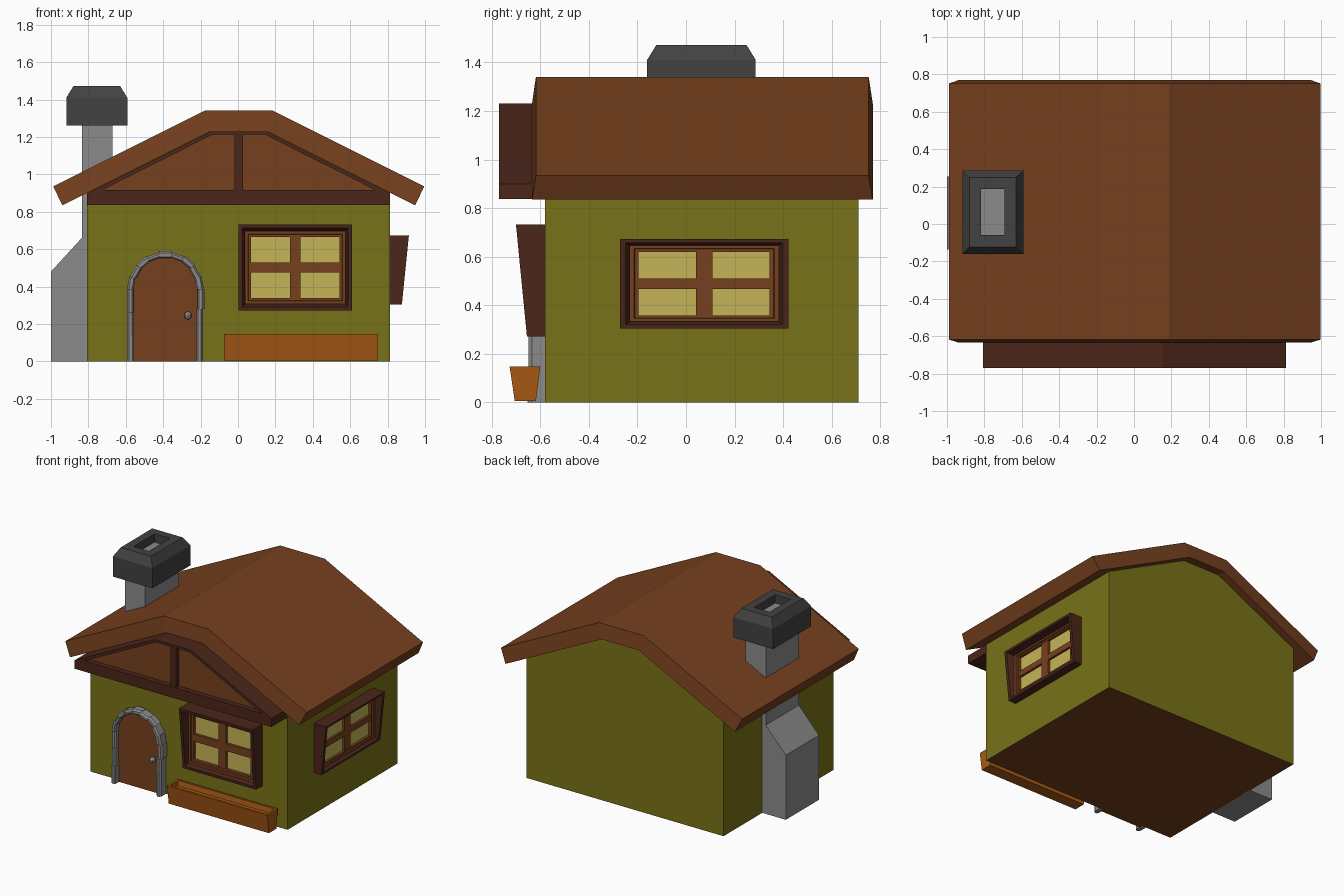
import bpy, bmesh, math, random
from mathutils import Matrix, Vector

if "Cube" in bpy.data.objects:
    bpy.data.objects.remove(bpy.data.objects["Cube"])

random.seed(4)


def mat(name, r, g, b):
    m = bpy.data.materials.new(name)
    m.diffuse_color = (r, g, b, 1)
    m.use_nodes = True
    m.node_tree.nodes["Principled BSDF"].inputs["Base Color"].default_value = m.diffuse_color
    return m


OLIVE = mat("olive", .19, .17, .009)
BROWN = mat("brown", .18, .051, .013)
DARK = mat("dark_wood", .07, .019, .010)
ORANGE = mat("orange", .38, .098, .007)
GLASS = mat("glass", .56, .46, .098)
STONE = mat("stone", .26, .26, .26)
SOOT = mat("soot", .054, .054, .054)


def finish(name, bm, material, matrix=None):
    bmesh.ops.recalc_face_normals(bm, faces=bm.faces)
    me = bpy.data.meshes.new(name)
    bm.to_mesh(me)
    bm.free()
    me.materials.append(material)
    ob = bpy.data.objects.new(name, me)
    bpy.context.collection.objects.link(ob)
    if matrix:
        ob.matrix_world = matrix
    return ob


def loft(name, rings, material, loop=False, matrix=None):
    """Skin between rings of points; cap the ends, or join last ring to first."""
    bm = bmesh.new()
    vs = [[bm.verts.new(p) for p in r] for r in rings]
    n = len(vs[0])
    pairs = list(zip(vs, vs[1:])) + ([(vs[-1], vs[0])] if loop else [])
    for a, b in pairs:
        for i in range(n):
            j = (i + 1) % n
            bm.faces.new((a[i], a[j], b[j], b[i]))
    if not loop:
        bm.faces.new(vs[0])
        bm.faces.new(vs[-1])
    return finish(name, bm, material, matrix)


def at_y(profile, y):
    return [(x, y, z) for x, z in profile]


def prism(name, profile, y0, y1, material, matrix=None):
    return loft(name, [at_y(profile, y0), at_y(profile, y1)], material, matrix=matrix)


def box_profile(x0, x1, z0, z1):
    return [(x0, z0), (x1, z0), (x1, z1), (x0, z1)]


def flat_rect(x0, x1, y0, y1, z):
    return [(x0, y0, z), (x1, y0, z), (x1, y1, z), (x0, y1, z)]


# Walls with a brown floor underneath
CX = .004
walls = prism("walls", [(CX - .81, 0), (CX + .81, 0), (CX + .81, .91), (CX + .16, 1.25),
                        (CX - .16, 1.25), (CX - .81, .91)], -.58, .71, OLIVE)
walls.data.materials.append(BROWN)
for p in walls.data.polygons:
    if abs(p.normal.z) > .9 and p.center.z < .01:
        p.material_index = 1

# Thick bent roof, ends flaring slightly towards the underside
roof = []
for (ox, oz), (ix, iz) in [((-.992, .935), (-.943, .835)), ((-.183, 1.34), (-.152, 1.23)),
                           ((.183, 1.34), (.152, 1.23)), ((.992, .935), (.943, .835))]:
    roof.append([(CX + ox, -.618, oz), (CX + ox, .752, oz),
                 (CX + ix, .769, iz), (CX + ix, -.634, iz)])
loft("roof", roof, BROWN)

# Front gable: timber frame, recessed panel, centre post
outer = [(CX + x, z) for x, z in
         [(-.81, .837), (.81, .837), (.81, .9), (.15, 1.23), (-.15, 1.23), (-.81, .9)]]
inner = [(CX + x, z) for x, z in
         [(-.73, .916), (.73, .916), (.722, .92), (.142, 1.212), (-.142, 1.212), (-.722, .92)]]
loft("gable_frame", [at_y(outer, -.57), at_y(outer, -.769), at_y(inner, -.769),
                     at_y(inner, -.57)], DARK, loop=True)
prism("gable_panel", inner, -.575, -.73, BROWN)
prism("gable_post", box_profile(CX - .022, CX + .022, .91, 1.215), -.72, -.767, DARK)

# Chimney stack with sloped base, and hollow chamfered cap
prism("chimney_stack", [(-1, 0), (-1, .48), (-.835, .66), (-.835, 1.41), (-.67, 1.41),
                        (-.67, .75), (-.8, .6), (-.8, 0)], -.135, .255, STONE)


def cap_ring(inset, z):
    return flat_rect(-.918 + inset, -.592 - inset, -.16 + inset, .287 - inset, z)


loft("chimney_cap", [cap_ring(0, 1.26), cap_ring(0, 1.41), cap_ring(.038, 1.472),
                     cap_ring(.1, 1.472), cap_ring(.1, 1.26)], SOOT, loop=True)

# Arched door
DX, DZ = -.388, .385
arc = [(DX + .175 * math.cos(a), DZ + .175 * math.sin(a))
       for a in [math.pi * i / 12 for i in range(13)]]
prism("door", [(DX + .175, 0)] + arc + [(DX - .175, 0)], -.57, -.605, BROWN)
bm = bmesh.new()
bmesh.ops.create_uvsphere(bm, u_segments=10, v_segments=8, radius=.021,
                          matrix=Matrix.Translation((-.268, -.622, .245)))
finish("door_knob", bm, STONE)

# Stone surround: one chamfered block between each pair of stations
stations = [(z, 0) for z in (0, .155, .28)]
stations += [(DZ, math.pi * i / 9) for i in range(10)]
stations += [(z, math.pi) for z in (.26, .13, 0)]
for k, (a, b) in enumerate(zip(stations, stations[1:])):
    r0 = .170 + random.uniform(-.006, .002)
    r1 = .205 + random.uniform(-.005, .005)
    y1 = -.645 + random.uniform(-.01, .008)
    section = [(r0, -.57), (r1, -.57), (r1, y1 + .014), (r1 - .01, y1),
               (r0 + .008, y1), (r0, y1 + .01)]
    loft(f"door_stone_{k + 1}",
         [[(DX + r * math.cos(t), y, z + r * math.sin(t)) for r, y in section]
          for z, t in (a, b)], STONE)


# Windows: built facing -y around the origin, then placed and scaled
def win_rect(inset, depth, tilt=0):
    w, h = .3025 - inset, .23 - inset
    return [(x, -(depth + tilt * z / .23), z) for x, z in box_profile(-w, w, -h, h)]


def window(name, m):
    loft(name + "_frame", [win_rect(0, -.01), win_rect(0, .0975, .0225),
                           win_rect(.02, .0975, .0225), win_rect(.038, .02),
                           win_rect(.038, -.01)], DARK, loop=True, matrix=m)
    loft(name + "_sash", [win_rect(.034, -.01), win_rect(.034, .055), win_rect(.05, .055),
                          win_rect(.053, .045), win_rect(.067, .045), win_rect(.067, -.01)],
         BROWN, loop=True, matrix=m)
    prism(name + "_upright_bar", box_profile(-.029, .029, -.17, .17), 0, -.042, BROWN, m)
    prism(name + "_cross_bar", box_profile(-.24, .24, -.027, .027), 0, -.042, BROWN, m)
    prism(name + "_glass", box_profile(-.24, .24, -.17, .17), .01, -.022, GLASS, m)


window("front_window", Matrix.Translation((.306, -.58, .502)))
window("side_window", Matrix.Translation((CX + .81, .075, .489))
       @ Matrix.Rotation(math.pi / 2, 4, 'Z') @ Matrix.Diagonal((1.145, .83, .8, 1)))

# Flower box with tapered front and back and a shallow hollow
loft("flower_box", [flat_rect(-.076, .748, -.705, -.618, .005),
                    flat_rect(-.076, .748, -.726, -.600, .147),
                    flat_rect(-.060, .732, -.710, -.616, .147),
                    flat_rect(-.060, .732, -.704, -.622, .11)], ORANGE)
